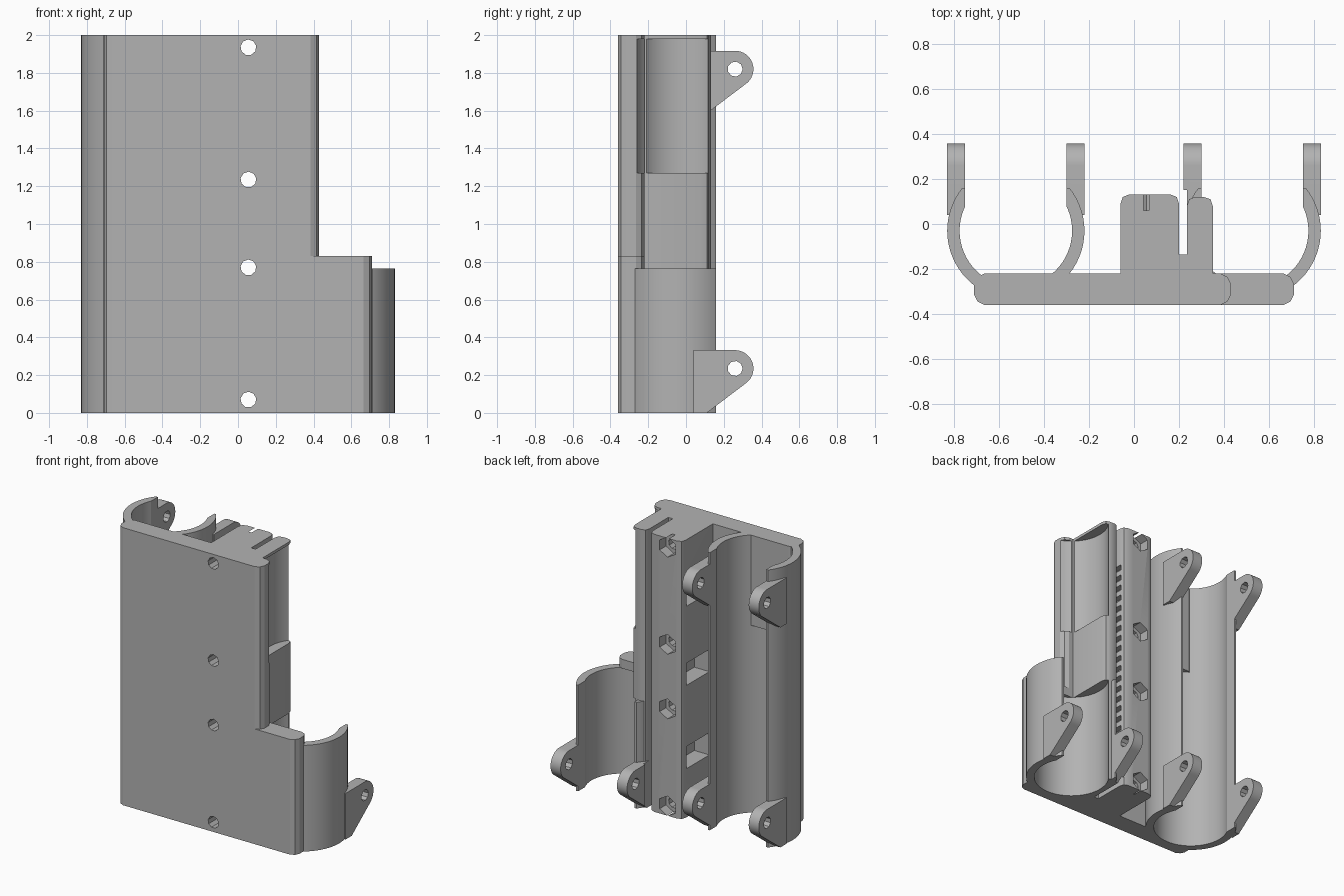
import bpy, bmesh, math
from mathutils import Matrix

if "Cube" in bpy.data.objects:
    bpy.data.objects.remove(bpy.data.objects["Cube"], do_unlink=True)

grey = bpy.data.materials.new("plain grey")
grey.use_nodes = True
grey.diffuse_color = (0.45, 0.45, 0.45, 1)
grey.node_tree.nodes["Principled BSDF"].inputs["Base Color"].default_value = (0.45, 0.45, 0.45, 1)

CLIP_X, CLIP_Y, BORE, OUTER = 0.525, -0.03, 0.25, 0.305
SCREW_X, SCREW_Z = 0.055, (0.07, 0.77, 1.235, 1.935)


def prism(name, pts, lo, hi, axis="z"):
    """Extrude a 2D outline between lo and hi; along x the outline is (y, z)."""
    place = (lambda a, b, h: (a, b, h)) if axis == "z" else (lambda a, b, h: (h, a, b))
    bm = bmesh.new()
    face = bm.faces.new([bm.verts.new(place(a, b, lo)) for a, b in pts])
    top = bmesh.ops.extrude_face_region(bm, geom=[face])["geom"]
    bmesh.ops.translate(bm, verts=[v for v in top if isinstance(v, bmesh.types.BMVert)],
                        vec=place(0, 0, hi - lo))
    return finish(name, bm)


def finish(name, bm):
    bmesh.ops.recalc_face_normals(bm, faces=bm.faces)
    me = bpy.data.meshes.new(name)
    bm.to_mesh(me)
    bm.free()
    me.materials.append(grey)
    ob = bpy.data.objects.new(name, me)
    bpy.context.collection.objects.link(ob)
    return ob


def rect(x0, x1, y0, y1):
    return [(x0, y0), (x1, y0), (x1, y1), (x0, y1)]


def box(x, y, z):
    return prism("cutter", rect(*x, *y), *z)


def circle(cx, cy, r, n=64):
    return [(cx + r * math.cos(math.tau * i / n), cy + r * math.sin(math.tau * i / n)) for i in range(n)]


def bore(x, lo, hi):
    return prism("cutter", circle(x, CLIP_Y, BORE), lo, hi)


def drill(x, z, r, y0, y1, n):
    bm = bmesh.new()
    bmesh.ops.create_cone(bm, cap_ends=True, segments=n, radius1=r, radius2=r, depth=y1 - y0,
                          matrix=Matrix.Translation((x, (y0 + y1) / 2, z)) @ Matrix.Rotation(math.pi / 2, 4, "X"))
    return finish("cutter", bm)


def cut(ob, *cutters):
    bpy.context.view_layer.objects.active = ob
    for c in cutters:
        m = ob.modifiers.new("cut", "BOOLEAN")
        m.operation, m.solver, m.object = "DIFFERENCE", "EXACT", c
        bpy.ops.object.modifier_apply(modifier=m.name)
        bpy.data.objects.remove(c, do_unlink=True)


def smooth(ob):
    bpy.ops.object.select_all(action="DESELECT")
    ob.select_set(True)
    bpy.context.view_layer.objects.active = ob
    bpy.ops.object.shade_smooth_by_angle(angle=math.radians(25))


def screws():
    return [drill(SCREW_X, z, 0.042, -0.6, 0.5, 9) for z in SCREW_Z]


def right_bores():
    return [bore(CLIP_X, -0.1, 0.765), bore(CLIP_X, 1.27, 1.98)]


def rounded_plate(name, x0, x1, lo, hi):
    y0, y1, a, b = -0.36, -0.22, 0.015, 0.045
    pts = [(x0 + b, y0), (x1 - b, y0), (x1 - a, y0 + a), (x1, y0 + b), (x1, y1 - b), (x1 - a, y1 - a),
           (x1 - b, y1), (x0 + b, y1), (x0 + a, y1 - a), (x0, y1 - b), (x0, y0 + b), (x0 + a, y0 + a)]
    return prism(name, pts, lo, hi)


# Back plate: wide foot and narrower upper part, hollowed by the tubes
foot = rounded_plate("lower_plate", -0.71, 0.71, 0, 0.83)
upper = rounded_plate("upper_plate", -0.71, 0.43, 0.83, 2)
for plate in (foot, upper):
    cut(plate, bore(-CLIP_X, -0.1, 1.35), *right_bores(), *screws())
    smooth(plate)

# Spine: screw block and thin wall divided by a slot
spine = prism("spine", [(-0.06, -0.3), (0.35, -0.3), (0.35, 0.08), (0.34, 0.11), (0.31, 0.12),
                        (0.27, 0.12), (0.245, 0.11), (0.235, 0.08), (0.235, -0.135), (0.2, -0.135),
                        (0.2, 0.09), (0.19, 0.12), (0.16, 0.132), (-0.02, 0.132), (-0.05, 0.12),
                        (-0.06, 0.09)], 0, 2)
cut(spine, *right_bores(), *screws())
cut(spine, *[drill(SCREW_X, z, 0.072, 0.06, 0.3, 6) for z in SCREW_Z])
# Side windows and the row of small notches in the slot
cut(spine, *[box((-0.1, 0.06), (-0.18, 0.08), (z, z + 0.16)) for z in (0.35, 0.95, 1.52)])
cut(spine, *[box((0.16, 0.21), (0.0, 0.1), (z, z + 0.04)) for z in [0.35 + 0.078 * i for i in range(18)]])
smooth(spine)


# Open tube clips
def clip(name, x, height):
    ob = prism(name, circle(x, CLIP_Y, OUTER), 0, height)
    cut(ob, bore(x, -0.1, 2.1),
        box((x - 0.225, x + 0.225), (0, 0.5), (-0.1, 2.1)),
        box((x - 0.5, x + 0.5), (0.158, 0.5), (-0.1, 2.1)),
        box((x - 0.5, x + 0.5), (-0.6, -0.27), (-0.1, 2.1)))
    return ob


def slot():
    return box((0.1, 0.235), (-0.135, 0.15), (-0.1, 2.1))


left_clip = clip("tall_clip", -CLIP_X, 2)
right_clip = clip("short_clip", CLIP_X, 0.765)
cut(right_clip, slot())
smooth(left_clip)
smooth(right_clip)


# Bolt ears on the clip arms
def ear(name, x, side, z):
    arc = [(0.26 + 0.097 * math.cos(math.radians(a)), z + 0.097 * math.sin(math.radians(a)))
           for a in range(-57, 91, 7)]
    low = z - 0.235
    pts = [(0.04, z + 0.097), (0.04, low), (0.11, low)] + arc
    inner, outer = sorted((x + side * 0.225, x + side * OUTER))
    ob = prism(name, pts, inner, outer, "x")
    cut(ob, prism("cutter", circle(0.26, z, 0.04, 9), -2, 2, "x"), bore(x, -0.1, 2.1))
    if x > 0 > side:
        cut(ob, slot())
    smooth(ob)


for label, x, z in (("tall_lower", -CLIP_X, 0.235), ("tall_upper", -CLIP_X, 1.82), ("short", CLIP_X, 0.235)):
    for side in (-1, 1):
        ear(f"{label}_ear_{'left' if side > 0 else 'right'}", x, side, z)
